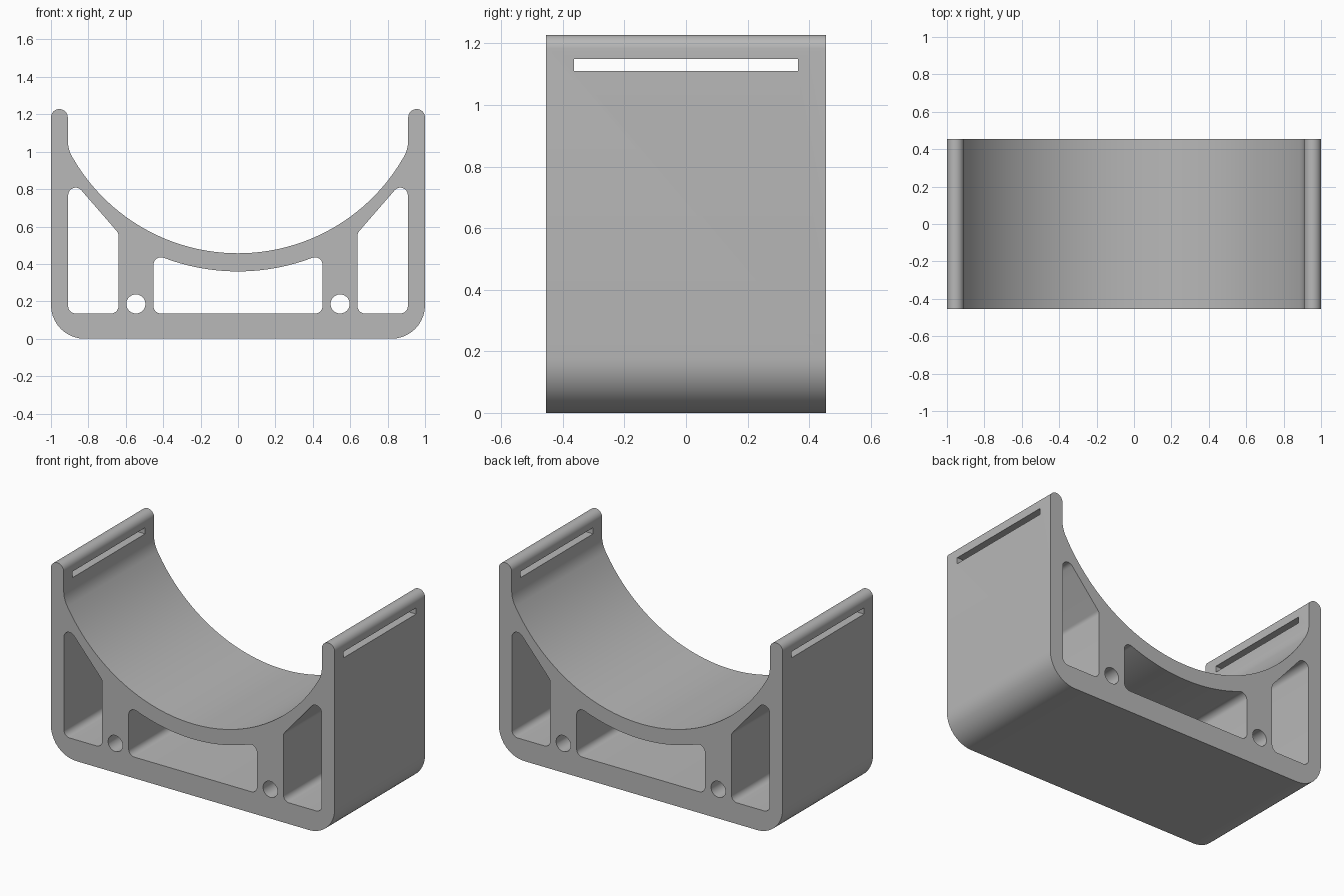
import bpy
import bmesh
from math import sin, cos, sqrt, tan, pi
from mathutils import Vector

DEPTH = 0.455       # half depth along y
WALL = 0.91         # inner face of the side walls
TOP = 1.228
ARC_Z, ARC_R, RIB_R = 1.477, 1.02, 1.117   # saddle centre, upper and lower radii

cube = bpy.data.objects.get("Cube")
if cube:
    bpy.data.objects.remove(cube, do_unlink=True)

grey = bpy.data.materials.new("grey_plastic")
grey.use_nodes = True
colour = (0.48, 0.48, 0.48, 1)
grey.diffuse_color = colour
grey.node_tree.nodes["Principled BSDF"].inputs["Base Color"].default_value = colour


def arc_z(x, r):
    return ARC_Z - sqrt(r * r - x * x)


def arc(x_from, x_to, r, steps=56):
    """Points along the saddle circle, sharp (radius 0)."""
    xs = [x_from + (x_to - x_from) * i / steps for i in range(steps + 1)]
    return [(x, arc_z(x, r), 0) for x in xs]


def rounded(corners, steps=10):
    """Turn (x, z, radius) corners into an outline with filleted corners."""
    out = []
    for i, (x, z, r) in enumerate(corners):
        p = Vector((x, z))
        if r == 0:
            out.append(p)
            continue
        a = (Vector(corners[i - 1][:2]) - p).normalized()
        b = (Vector(corners[(i + 1) % len(corners)][:2]) - p).normalized()
        half = a.angle(b) / 2
        centre = p + (a + b).normalized() * (r / sin(half))
        start = p + a * (r / tan(half)) - centre
        end = p + b * (r / tan(half)) - centre
        sweep = start.angle(end)
        for k in range(steps + 1):
            t = k / steps
            out.append(centre + (start * sin((1 - t) * sweep)
                                 + end * sin(t * sweep)) / sin(sweep))
    return out


def prism(name, outline, half):
    """Extrude an x-z outline through y."""
    bm = bmesh.new()
    face = bm.faces.new([bm.verts.new((p[0], -half, p[1])) for p in outline])
    new = bmesh.ops.extrude_face_region(bm, geom=[face])["geom"]
    verts = [v for v in new if isinstance(v, bmesh.types.BMVert)]
    bmesh.ops.translate(bm, verts=verts, vec=(0, 2 * half, 0))
    bmesh.ops.recalc_face_normals(bm, faces=bm.faces)
    mesh = bpy.data.meshes.new(name)
    bm.to_mesh(mesh)
    bm.free()
    mesh.materials.append(grey)
    obj = bpy.data.objects.new(name, mesh)
    bpy.context.collection.objects.link(obj)
    return obj


# Cradle body: base, side walls and saddle
right_wall = [(-WALL, arc_z(WALL, ARC_R), 0.18), (-WALL, TOP, 0.0449),
              (-1, TOP, 0.0449), (-1, 0, 0.18)]
left_wall = [(-x, z, r) for x, z, r in reversed(right_wall)]
saddle = arc(0.885, -0.885, ARC_R)
body = prism("cradle_body", rounded(left_wall + saddle + right_wall), DEPTH)

# Middle window under the saddle
rib = arc(0.40, -0.40, RIB_R, 32)
shoulder = arc_z(0.452, RIB_R)
window = [(-0.452, shoulder, 0.04), (-0.452, 0.135, 0.04),
          (0.452, 0.135, 0.04), (0.452, shoulder, 0.04)]
cutters = [prism("window_cutter", rounded(window + rib), 0.6)]

# Side windows, screw holes and strap slots, on both sides
side_window = [(0.908, 0.135, 0.04), (0.908, 0.875, 0.04),
               (0.639, 0.565, 0.04), (0.639, 0.135, 0.04)]
for s in (-1, 1):
    pocket = [(s * p.x, p.y) for p in rounded(side_window)]
    cutters.append(prism("side_window_cutter", pocket, 0.6))
    hole = [(s * 0.546 + 0.051 * cos(2 * pi * i / 40),
             0.186 + 0.051 * sin(2 * pi * i / 40)) for i in range(40)]
    cutters.append(prism("screw_hole_cutter", hole, 0.6))
    slot = [(s * 0.8, 1.111), (s * 1.1, 1.111), (s * 1.1, 1.15), (s * 0.8, 1.15)]
    cutters.append(prism("strap_slot_cutter", slot, 0.364))

for cutter in cutters:
    cutter.hide_render = True
    mod = body.modifiers.new(cutter.name, "BOOLEAN")
    mod.operation = "DIFFERENCE"
    mod.solver = "EXACT"
    mod.object = cutter

# Apply the cuts and drop the cutters
bpy.context.view_layer.update()
result = bpy.data.meshes.new_from_object(
    body.evaluated_get(bpy.context.evaluated_depsgraph_get()))
body.modifiers.clear()
body.data = result
for cutter in cutters:
    bpy.data.objects.remove(cutter, do_unlink=True)

# Smooth curved walls, sharp edges kept
for obj in bpy.context.selected_objects:
    obj.select_set(False)
body.select_set(True)
bpy.context.view_layer.objects.active = body
bpy.ops.object.shade_smooth_by_angle(angle=0.5)
